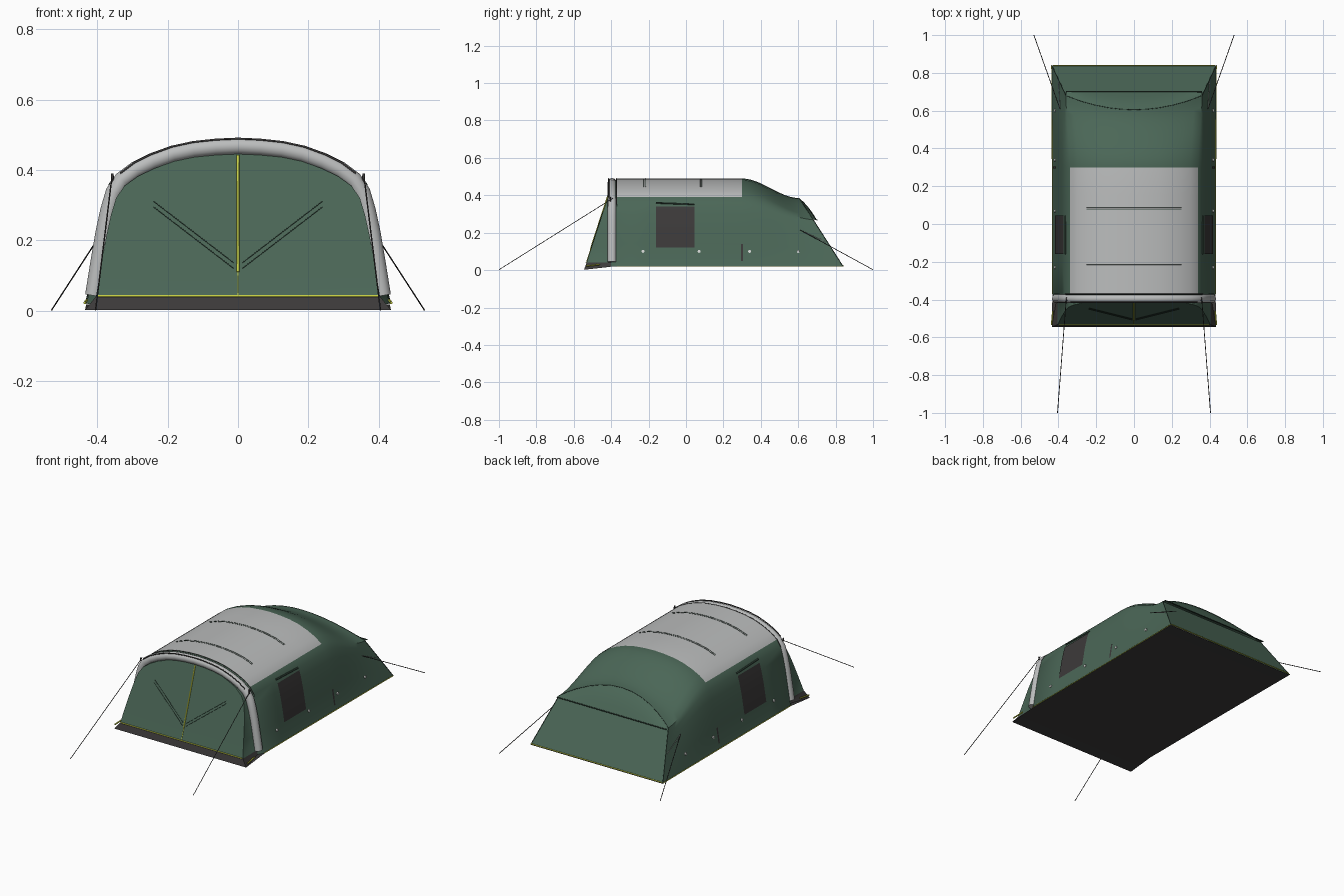
import bpy, bmesh, math
from mathutils import Vector

cube = bpy.data.objects.get("Cube")
if cube:
    bpy.data.objects.remove(cube, do_unlink=True)


def material(name, rgb):
    m = bpy.data.materials.new(name)
    m.use_nodes = True
    col = (*rgb, 1)
    m.diffuse_color = col
    node = m.node_tree.nodes["Principled BSDF"]
    node.inputs["Base Color"].default_value = col
    node.inputs["Roughness"].default_value = 0.8
    return m


GREEN = material("green fabric", (0.07, 0.135, 0.095))
DARK_GREEN = material("dark green seam", (0.03, 0.055, 0.04))
GREY = material("light grey fabric", (0.5, 0.51, 0.51))
CHARCOAL = material("charcoal", (0.045, 0.042, 0.042))
YELLOW = material("yellow piping", (0.6, 0.65, 0.06))
WHITE = material("white toggles", (0.75, 0.77, 0.75))


def grid(name, rows, mats, rule=lambda r, c: 0):
    """Surface through rows of points, with materials picked by row and column."""
    bm = bmesh.new()
    vs = [[bm.verts.new(p) for p in row] for row in rows]
    for r in range(len(rows) - 1):
        for c in range(len(rows[0]) - 1):
            f = bm.faces.new((vs[r][c], vs[r][c + 1], vs[r + 1][c + 1], vs[r + 1][c]))
            f.material_index = rule(r, c)
    bmesh.ops.remove_doubles(bm, verts=bm.verts, dist=1e-5)
    bmesh.ops.recalc_face_normals(bm, faces=bm.faces)
    me = bpy.data.meshes.new(name)
    bm.to_mesh(me)
    bm.free()
    for m in mats:
        me.materials.append(m)
    ob = bpy.data.objects.new(name, me)
    bpy.context.collection.objects.link(ob)
    bpy.ops.object.select_all(action="DESELECT")
    ob.select_set(True)
    bpy.context.view_layer.objects.active = ob
    bpy.ops.object.shade_smooth_by_angle(angle=math.radians(40))
    return ob


def tube(name, pts, radius, mat, res=1):
    cu = bpy.data.curves.new(name, "CURVE")
    cu.dimensions = "3D"
    cu.bevel_depth = radius
    cu.bevel_resolution = res
    cu.use_fill_caps = True
    sp = cu.splines.new("POLY")
    sp.points.add(len(pts) - 1)
    for p, q in zip(sp.points, pts):
        p.co = (*q, 1)
    sp.use_smooth = True
    cu.materials.append(mat)
    ob = bpy.data.objects.new(name, cu)
    bpy.context.collection.objects.link(ob)
    return ob


def mirror(half):
    """Full arch from a half that runs from the base to the centre line."""
    return half + [(-x, y, z) for x, y, z in half[-2::-1]]


# Half cross-section of the tunnel, base to apex
PROFILE = [(.432, .02), (.425, .045), (.41, .14), (.395, .23), (.38, .30), (.365, .352), (.34, .39),
           (.30, .42), (.25, .445), (.19, .467), (.13, .48), (.065, .487), (0, .49)]
EAVE = 6


def section(y, sx=1, sz=1):
    return mirror([(x * sx, y, z * sz) for x, z in PROFILE])


def wall_x(z):
    for (x0, z0), (x1, z1) in zip(PROFILE, PROFILE[1:]):
        if z <= z1:
            return x0 + (x1 - x0) * (z - z0) / (z1 - z0)
    return 0


def front_y(z):
    return -.545 + .145 * z / .446


# Front edge: sloping plane; rear edge: slanted corners rising into an arc
front_half = [(x * .95, front_y(z * .91), z * .91) for x, z in PROFILE]
front_half[0] = (.435, -.545, .002)
rear_half = []
for i, (x, z) in enumerate(PROFILE):
    if i <= EAVE:
        t = (z - .02) / .37
        rear_half.append((.435 - .075 * t, .84 - .16 * t, .02 + .25 * t))
    else:
        x = x / .34 * .36
        k = 1 - (x / .36) ** 2
        rear_half.append((x, .68 - .075 * k, .27 + .115 * k))
front_edge, rear_edge = mirror(front_half), mirror(rear_half)

# Tunnel body
rows = [front_edge, section(-.40, .95, .91), section(-.37)]
rows += [section(y) for y in (-.2, 0, .15, .30)]
roof_rows = range(2, 6)
STEPS = 12
for s in range(1, STEPS + 1):
    t = s / STEPS
    k = t * t * (3 - 2 * t)
    row = []
    for a, b in zip(section(.30), rear_edge):
        row.append((a[0] + (b[0] - a[0]) * k, a[1] + (b[1] - a[1]) * t, a[2] + (b[2] - a[2]) * k))
    rows.append(row)
last = len(PROFILE) * 2 - 2


def body_rule(r, c):
    if r in roof_rows and EAVE <= c < last - EAVE:
        return 1
    return 2 if r == 0 and c in (0, last - 1) else 0


grid("tent_body", rows, [GREEN, GREY, CHARCOAL], body_rule)

# Front door panel with its ground skirt
grid("front_panel", [[(x, y, z), (0, y, z), (-x, y, z)] for x, y, z in front_half],
     [GREEN, CHARCOAL], lambda r, c: 1 if r == 0 else 0)

# Rear panel and the hood above it
grid("rear_panel", [[(.435, .84, .02), (-.435, .84, .02)], [(.36, .68, .27), (-.36, .68, .27)]], [GREEN])
arc = rear_edge[EAVE:last - EAVE + 1]
hood = []
for s in range(5):
    t = s / 4
    hood.append([(x, y + (.70 - y) * t, z + (.268 - z) * t + .012 * math.sin(math.pi * t) * (1 - (x / .36) ** 2))
                 for x, y, z in arc])
grid("rear_hood", hood, [GREEN])
tube("rear_hood_seam", arc, .0015, DARK_GREEN)
tube("rear_hood_edge", hood[-1], .003, DARK_GREEN)

# Floor, dipping towards the front
grid("floor", [[(x, y, z), (-x, y, z)] for x, y, z in
               ((.435, -.545, .002), (.432, -.37, .018), (.435, .84, .018))], [CHARCOAL])

# Inflated front beam, its top seam and the joints between arch and legs
beam = [p for p in section(-.395, .967, .955) if p[2] > .04]
tube("front_beam", beam, .024, GREY, 4)
tube("beam_seam", [(x * .985, -.413, z * .985 + .007) for x, y, z in section(0)[EAVE:last - EAVE + 1]],
     .003, CHARCOAL)
tube("beam_back_seam", section(-.371)[EAVE - 1:last - EAVE + 2], .002, CHARCOAL)

# Roof seams
for y in (-.225, -.215, .075, .085):
    tube("roof_seam", section(y)[EAVE + 2:last - EAVE - 1], .0013, DARK_GREEN)

# Door zip, piping and folded strap lines
tube("door_zip", [(0, front_y(z) - .002, z) for z in (.11, .442)], .004, YELLOW)
tube("door_zip_lower", [(0, front_y(z) - .001, z) for z in (.04, .11)], .002, YELLOW)
tube("front_piping", [(x, front_y(.042) - .002, .042) for x in (-.40, .40)], .003, YELLOW)
tube("rear_piping", [(x, .84, .024) for x in (-.43, .43)], .003, YELLOW)

for s in (1, -1):
    for d in (0, .016):
        tube("door_fold", [(s * x, front_y(z) - .001, z) for x, z in ((.012, .12 + d), (.24, .295 + d))],
             .0012, DARK_GREEN)
    tube("side_piping", [(s * .433, -.37, .021), (s * .433, .30, .021), (s * .436, .84, .021)], .0022, YELLOW)
    tube("corner_tab", [(s * .436, -.535, .022), (s * .43, -.46, .03)], .004, YELLOW)
    tube("rear_corner_seam", [(s * .435, .84, .02), (s * .36, .68, .27)], .0018, DARK_GREEN)

    # Side window, its rolled blind and the wall vent
    for name, y0, y1, z0, z1 in (("side_window", -.16, .045, .12, .34), ("wall_vent", .293, .305, .05, .14)):
        zs = [z0 + (z1 - z0) * i / 6 for i in range(7)]
        grid(name, [[(s * (wall_x(z) + .004), y, z) for y in (y0, y1)] for z in zs], [CHARCOAL])
    tube("window_blind", [(s * (wall_x(.358) + .002), y, z) for y, z in ((-.16, .36), (.045, .352))],
         .005, DARK_GREEN)

    # Round wall toggles
    for y in (-.23, .07, .34, .60):
        bpy.ops.mesh.primitive_cylinder_add(vertices=12, radius=.008, depth=.008,
                                            location=(s * (wall_x(.10) + .002), y, .10),
                                            rotation=(0, math.pi / 2, 0))
        toggle = bpy.context.object
        toggle.name = "wall_toggle"
        toggle.data.materials.append(WHITE)

    # Guy ropes
    tube("front_guy_rope", [(s * .358, -.39, .385), (s * .405, -1, .002)], .002, CHARCOAL)
    tube("rear_guy_rope", [(s * .392, .61, .215), (s * .53, 1, .002)], .002, CHARCOAL)
    tube("rear_guy_strap", [(s * .392, .61, .215), (s * .40, .75, .15)], .0015, WHITE)
    tube("front_rope_tab", [(s * .352, -.40, .33), (s * .358, -.405, .39)], .004, CHARCOAL)
